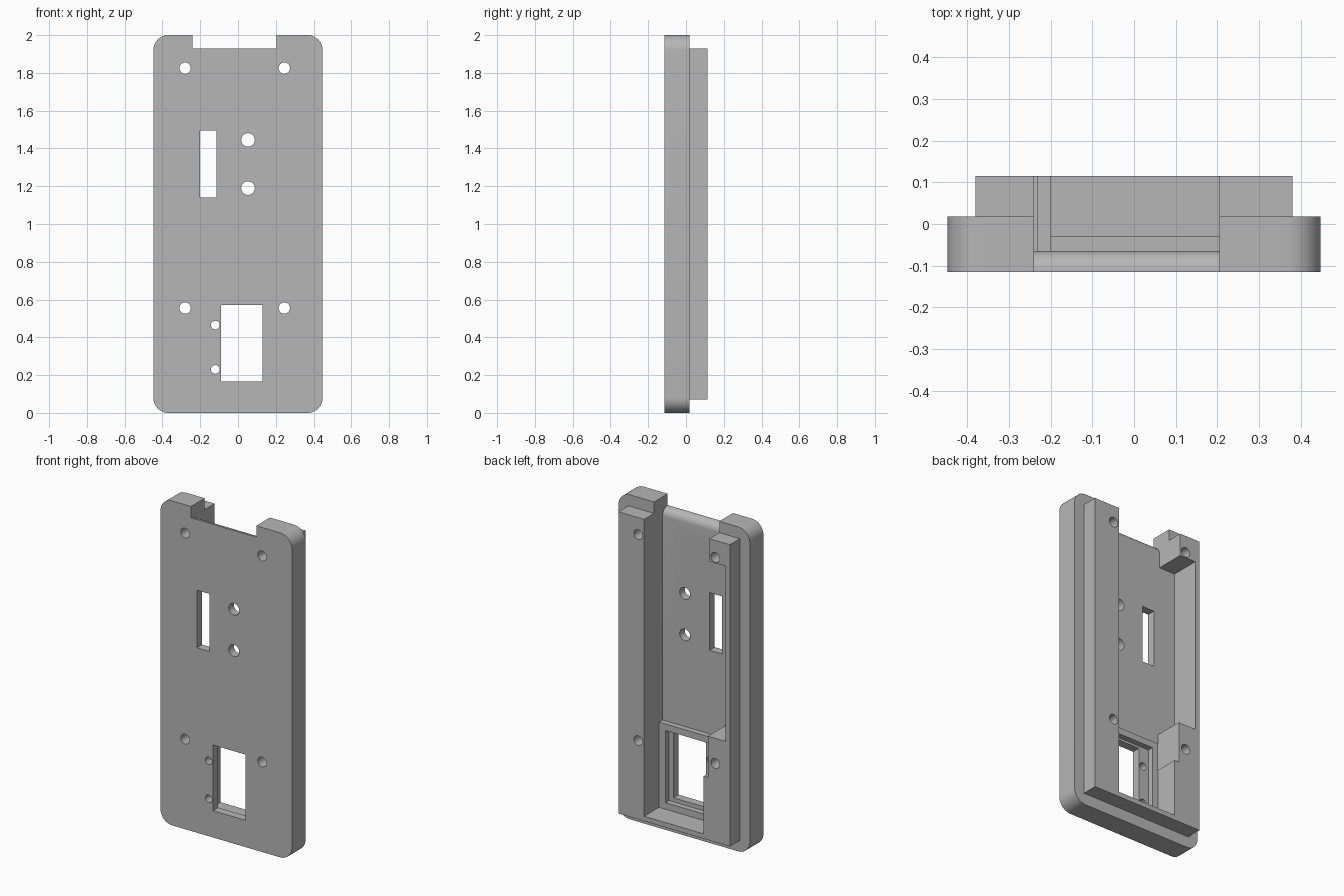
import bpy
import bmesh
from math import sin, cos, pi

cube = bpy.data.objects.get("Cube")
if cube:
    bpy.data.objects.remove(cube, do_unlink=True)

grey = bpy.data.materials.new("plain grey")
grey.use_nodes = True
colour = (0.47, 0.47, 0.47, 1)
grey.diffuse_color = colour
grey.node_tree.nodes["Principled BSDF"].inputs["Base Color"].default_value = colour

FRONT, BACK = -0.115, 0.115
FLOOR = -0.065               # back of the thin front wall
LEFT, RIGHT = 0.205, -0.24   # channel sides
TOP = 1.93                   # notch bottom and rail top


def arc(cx, cz, r, start, end, steps):
    angles = [start + (end - start) * i / steps for i in range(steps + 1)]
    return [(cx + r * cos(a), cz + r * sin(a)) for a in angles]


def prism(name, outline, low, high, axis="y"):
    """Extrude an outline in the xz plane along y, or in the yz plane along x."""
    bm = bmesh.new()
    place = (lambda p, d: (p[0], d, p[1])) if axis == "y" else (lambda p, d: (d, p[0], p[1]))
    base = bm.faces.new([bm.verts.new(place(p, low)) for p in outline])
    moved = bmesh.ops.extrude_face_region(bm, geom=[base])["geom"]
    shift = (0, high - low, 0) if axis == "y" else (high - low, 0, 0)
    bmesh.ops.translate(bm, vec=shift, verts=[v for v in moved if isinstance(v, bmesh.types.BMVert)])
    bmesh.ops.recalc_face_normals(bm, faces=bm.faces)
    mesh = bpy.data.meshes.new(name)
    bm.to_mesh(mesh)
    bm.free()
    mesh.materials.append(grey)
    obj = bpy.data.objects.new(name, mesh)
    bpy.context.collection.objects.link(obj)
    return obj


def box(name, x0, x1, z0, z1, y0=FLOOR, y1=0.2):
    return prism(name, [(x0, z0), (x1, z0), (x1, z1), (x0, z1)], y0, y1)


def combine(target, tool, operation="DIFFERENCE"):
    bpy.context.view_layer.objects.active = target
    mod = target.modifiers.new(tool.name, "BOOLEAN")
    mod.operation, mod.solver, mod.object = operation, "EXACT", tool
    bpy.ops.object.modifier_apply(modifier=mod.name)
    bpy.data.objects.remove(tool, do_unlink=True)


def hole(x, z, r):
    combine(case, prism("hole", arc(x, z, r, 0, 2 * pi * 31 / 32, 31), -0.3, 0.3))


# Rounded front shell joined with the square rear block
r = 0.08
outline = []
for i, (sx, z) in enumerate([(1, 2 - r), (-1, 2 - r), (-1, r), (1, r)]):
    outline += arc(sx * (0.448 - r), z, r, i * pi / 2, (i + 1) * pi / 2, 10)
case = prism("case_shell", outline, FRONT, 0.018)
combine(case, box("rear_block", -0.38, 0.38, 0.07, TOP, -0.04, BACK), "UNION")

# Channel, side recess and stepped lower compartment
combine(case, box("channel", RIGHT, LEFT, 0.71, 2.1))
combine(case, box("side_recess", -0.35, 0, 0.71, 1.79))
combine(case, box("lower_upper_part", -0.23, LEFT, 0.455, 0.8))
combine(case, box("lower_part", -0.2, LEFT, 0.1, 0.5))

# Top notch and the rounded inner edge below it
combine(case, box("notch", RIGHT, LEFT, TOP, 2.1, -0.3, 0.3))
r = 0.048
edge = arc(FLOOR - r, TOP - r, r, 0, pi / 2, 8)
edge += [(FLOOR - r, TOP + 0.02), (FLOOR + 0.02, TOP + 0.02), (FLOOR + 0.02, TOP - r)]
combine(case, prism("edge_round", edge, RIGHT, LEFT, "x"))

# Windows through the front wall
combine(case, box("slot_window", -0.2, -0.115, 1.14, 1.495, -0.3, 0.3))
combine(case, box("lower_window", -0.09, 0.13, 0.165, 0.57, -0.3, 0.3))

# Screw holes, indicator holes and small mounting holes
for z in (0.555, 1.825):
    for x in (-0.28, 0.245):
        hole(x, z, 0.03)
for z in (1.19, 1.445):
    hole(0.053, z, 0.036)
for z in (0.23, 0.465):
    hole(-0.12, z, 0.023)

# Raised rim around the lower window
rim = box("window_rim", -0.2, LEFT, 0.1, 0.625, FLOOR, -0.03)
combine(rim, box("rim_opening", -0.16, 0.16, 0.14, 0.585, -0.3, 0.3))

for obj in (case, rim):
    bpy.ops.object.select_all(action="DESELECT")
    obj.select_set(True)
    bpy.context.view_layer.objects.active = obj
    bpy.ops.object.shade_smooth_by_angle(angle=pi / 6)
